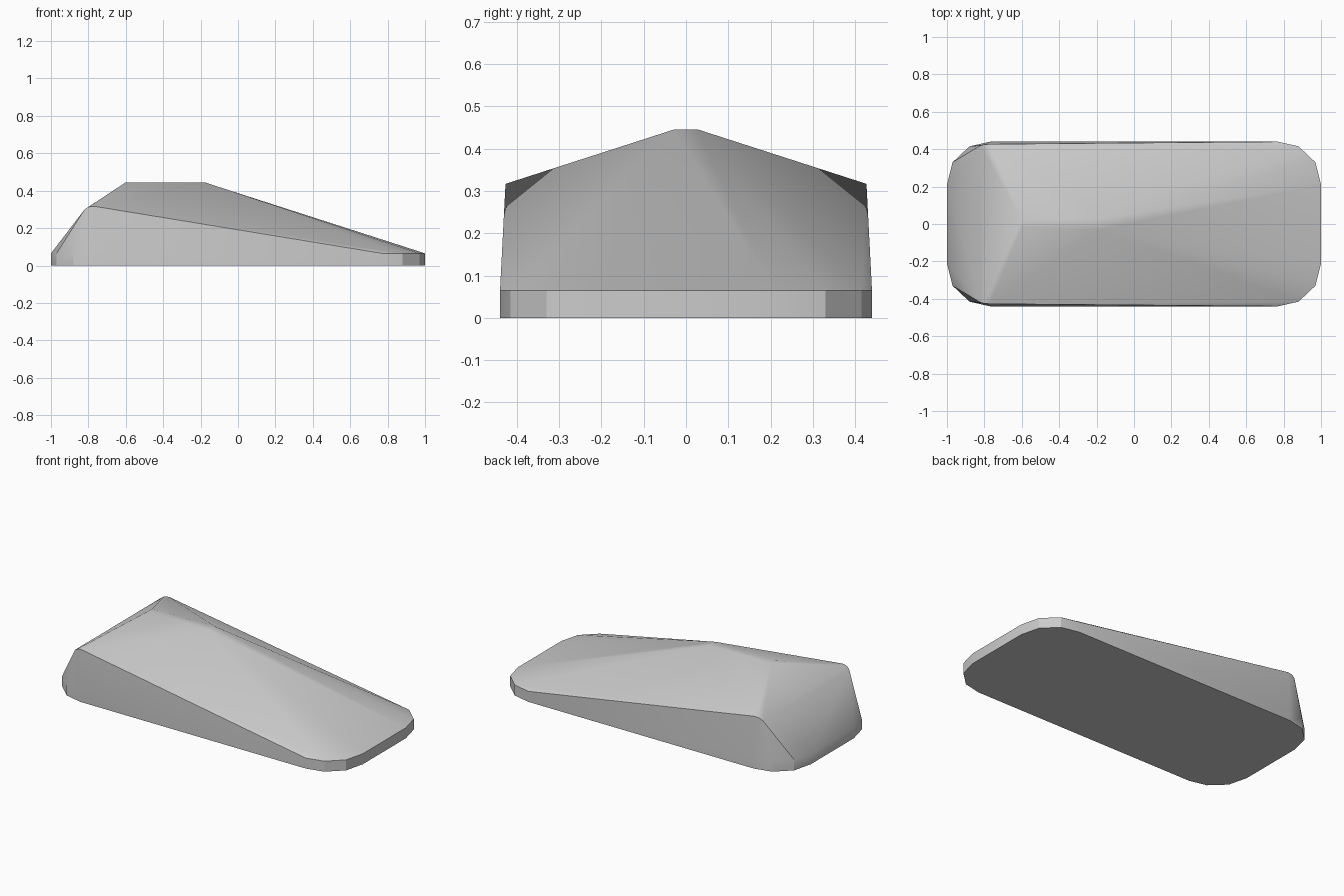
import bpy, bmesh, math

cube = bpy.data.objects.get("Cube")
if cube:
    bpy.data.objects.remove(cube, do_unlink=True)

# Plain grey body colour
grey = bpy.data.materials.new("light_grey")
grey.use_nodes = True
colour = (0.6, 0.6, 0.6, 1)
grey.diffuse_color = colour
grey.node_tree.nodes["Principled BSDF"].inputs["Base Color"].default_value = colour

# Quarter outline of the rounded base, then the shoulders and the roof ridge
RIM = 0.065
corner = [(1.0, 0.21), (0.97, 0.33), (0.88, 0.415), (0.77, 0.44)]
points = [(sx * x, y, z) for x, y in corner for sx in (-1, 1) for z in (0, RIM)]
points += [(-0.82, 0.42, 0.3), (-0.8, 0.425, 0.313), (-0.77, 0.427, 0.317)]
points += [(-0.6, 0.02, 0.445), (-0.18, 0.03, 0.445)]

# Wedge body: hull around the mirrored points
bm = bmesh.new()
for x, y, z in points:
    for side in (-1, 1):
        bm.verts.new((x, side * y, z))
bmesh.ops.convex_hull(bm, input=bm.verts)
bmesh.ops.dissolve_limit(bm, angle_limit=math.radians(0.5),
                         verts=bm.verts, edges=bm.edges)
bmesh.ops.recalc_face_normals(bm, faces=bm.faces)
mesh = bpy.data.meshes.new("wedge_body")
bm.to_mesh(mesh)
bm.free()
mesh.materials.append(grey)

body = bpy.data.objects.new("wedge_body", mesh)
bpy.context.collection.objects.link(body)
bpy.ops.object.select_all(action="DESELECT")
body.select_set(True)
bpy.context.view_layer.objects.active = body
bpy.ops.object.shade_smooth_by_angle(angle=math.radians(30))
